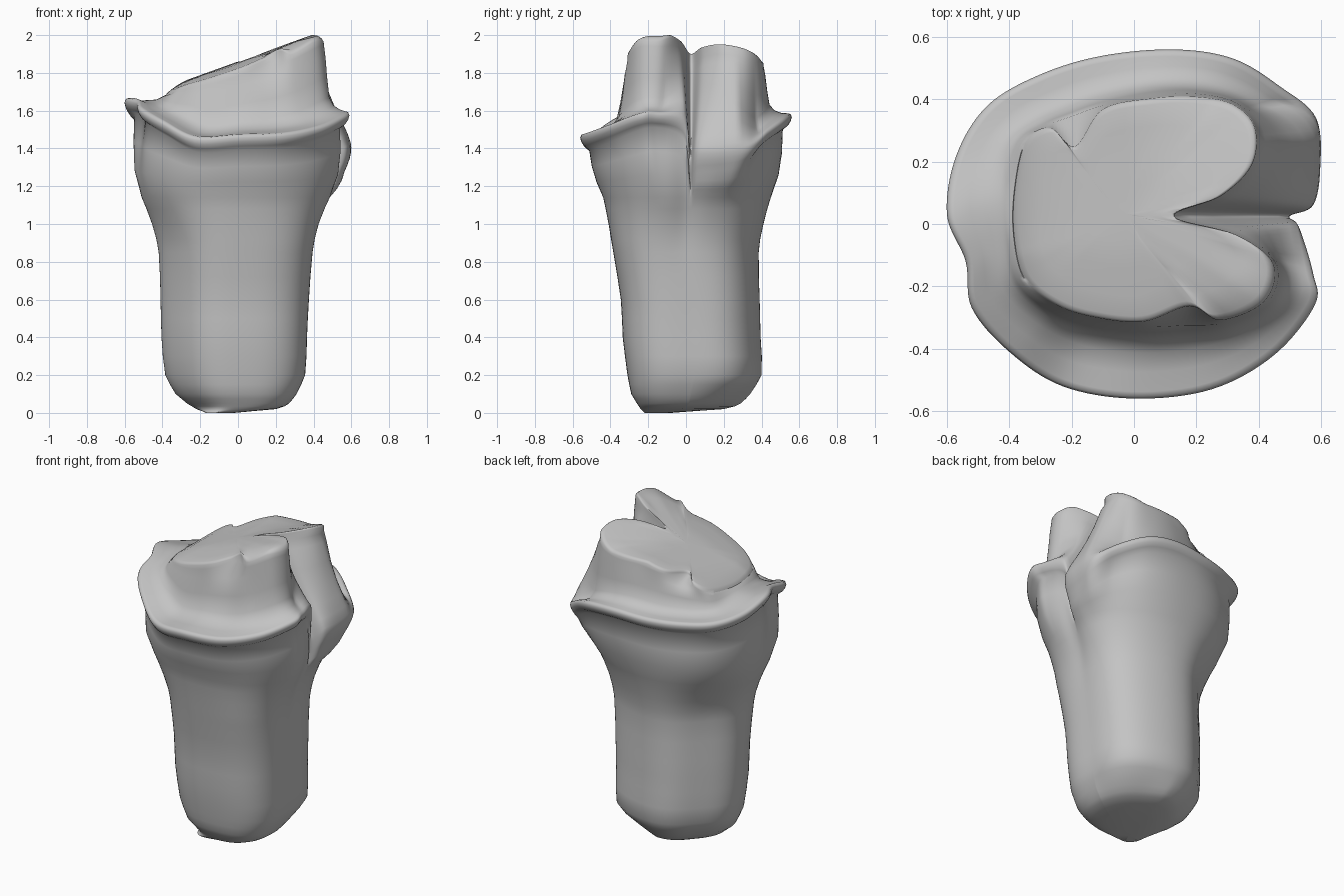
import bpy
import bmesh
from math import atan2, cos, sin, exp, radians
from mathutils import Vector

if "Cube" in bpy.data.objects:
    bpy.data.objects.remove(bpy.data.objects["Cube"])

SAMPLES = 8   # subdivisions between neighbouring outline points

# Outer lip outline, counter-clockwise from the cleft on the left side
LIP = [(.50, .025, 1.32), (.575, .06, 1.37), (.598, .18, 1.38), (.585, .34, 1.41),
       (.47, .44, 1.49), (.32, .53, 1.55), (.13, .56, 1.57), (-.1, .54, 1.56),
       (-.3, .48, 1.56), (-.47, .38, 1.57), (-.57, .22, 1.6), (-.6, .03, 1.65),
       (-.54, -.12, 1.64), (-.52, -.27, 1.6), (-.4, -.41, 1.53), (-.23, -.52, 1.45),
       (0, -.56, 1.46), (.25, -.53, 1.47), (.45, -.42, 1.51), (.58, -.26, 1.57),
       (.575, -.16, 1.58), (.53, -.01, 1.54)]

# Rim of the raised core, matched point for point with the lip
RIM = [(.13, .025), (.28, .09), (.38, .19), (.39, .31), (.32, .385), (.2, .41),
       (.06, .405), (-.1, .37), (-.19, .25), (-.27, .31), (-.35, .26), (-.385, .1),
       (-.385, -.05), (-.35, -.18), (-.25, -.26), (-.13, -.3), (.03, -.315),
       (.18, -.265), (.28, -.31), (.42, -.25), (.45, -.13), (.33, -.035)]
NOTCHES = (8, 17)   # rim points that dip inwards only near the top

# Trunk extents: height, right, left, front, back
TRUNK = [(0, -.17, -.02, -.22, -.08), (.02, -.22, .2, -.24, .2), (.05, -.27, .27, -.26, .29),
         (.1, -.33, .31, -.29, .34), (.2, -.385, .355, -.31, .40), (.4, -.405, .365, -.335, .395),
         (.6, -.41, .375, -.345, .39), (.85, -.42, .395, -.385, .385), (1, -.455, .43, -.41, .41),
         (1.2, -.53, .52, -.45, .465), (1.35, -.555, .57, -.48, .5), (1.6, -.565, .58, -.5, .52)]


def clamp(v):
    return max(0.0, min(1.0, v))


def top_height(x, y):
    front_dip = .18 * max(0, -y - .1) * clamp((.23 - x) * 12)
    lobe_dip = 2.5 * max(0, -y - .16) ** 2 * clamp((x - .2) * 12)
    back_dip = .21 * max(0, y) * clamp(x * 4)
    side_dip = 2 * max(0, -x - .25) ** 2 + 8 * max(0, x - .4) ** 2
    return min(1.86 + .36 * x, 2.0) - front_dip - lobe_dip - back_dip - side_dip


def spline(a, b, c, d, t):
    """Catmull-Rom value between b and c."""
    return .5 * (2 * b + (c - a) * t + (2 * a - 5 * b + 4 * c - d) * t ** 2
                 + (3 * b - a - 3 * c + d) * t ** 3)


def smooth_loop(points):
    pts = [Vector(p) for p in points]
    n = len(pts)
    return [spline(*(pts[(i + k) % n] for k in (-1, 0, 1, 2)), s / SAMPLES)
            for i in range(n) for s in range(SAMPLES)]


def trunk_point(z, angle):
    """Point on the trunk at a height, with a shallow groove under the cleft."""
    last = len(TRUNK) - 1
    i = max(k for k in range(last) if TRUNK[k][0] <= z)
    rows = [TRUNK[max(0, min(last, i + k))] for k in (-1, 0, 1, 2)]
    f = clamp((z - rows[1][0]) / (rows[2][0] - rows[1][0]))
    x0, x1, y0, y1 = (spline(*column, f) for column in list(zip(*rows))[1:])
    c, s = cos(angle), sin(angle)
    r = (abs(c) ** 2.3 + abs(s) ** 2.3) ** (-1 / 2.3)
    # The lower trunk leans its bulk towards the front left corner
    lean = .85 * (c - s) + .35 * (c + s) - .3
    r *= 1 + .08 * lean * sin(2 * angle) ** 2 * clamp((1.25 - z) * 3)
    # Undercut at the back left foot, groove below the cleft
    if c > 0 and s > 0:
        r *= 1 - .15 * clamp((.17 - z) * 8) * sin(2 * angle)
    r *= 1 - .08 * clamp((z - .8) * 2) * exp(-(angle / .16) ** 2)
    return Vector(((x0 + x1) / 2 + c * r * (x1 - x0) / 2,
                   (y0 + y1) / 2 + s * r * (y1 - y0) / 2, z))


lip = smooth_loop(LIP)
rim = smooth_loop([(x, y, top_height(x, y)) for x, y in RIM])
foot_points = [Vector((x, y, top_height(x, y))) for x, y in RIM]
for k in NOTCHES:
    foot_points[k] = (foot_points[k - 1] + foot_points[k + 1]) / 2
foot = smooth_loop(foot_points)
count = len(lip)
angles = [atan2(p.y, p.x) for p in lip]
# The lip fades out around the cleft and the back lobe beside it
fade = [clamp(min(i / SAMPLES - 2.6, 21.2 - i / SAMPLES)) for i in range(count)]

# Trunk rings, from the base up to the underside of the lip
rings = [[trunk_point(z, a) for a in angles]
         for z in (0, .01, .02, .035, .05, .075, .1, .15, .2, .3, .4, .5, .6, .72, .85, .92,
                   1, 1.08, 1.14)]
under = []
for p, w in zip(lip, fade):
    q = p.lerp(Vector((0, 0, p.z)), .055 + .03 * w)
    q.z -= .1 - .03 * w
    under.append(q)
for f in (.33, .66):
    ring = []
    for q, a in zip(under, angles):
        p = trunk_point(1.14 + (q.z - 1.14) * f, a)
        ring.append(p.lerp(Vector((q.x, q.y, p.z)), f))
    rings.append(ring)
rings.append(under)

# Rounded lip bead: inset, lift, and the same for the plain bulge of the lobe
for inset, lift, lobe_inset, lobe_lift in (
        (.035, -.048, .03, -.065), (.01, -.025, .012, -.035), (0, -.004, .002, -.005),
        (.012, .012, .001, .015), (.04, .016, .006, .04)):
    rings.append([p.lerp(Vector((0, 0, p.z)), lobe_inset + (inset - lobe_inset) * w)
                  + Vector((0, 0, lobe_lift + (lift - lobe_lift) * w))
                  for p, w in zip(lip, fade)])

# Ledge and core wall
for along, lobe_along, up, lobe_up in ((.35, .1, .06, .16), (.6, .27, .11, .29),
                                       (.78, .45, .22, .43), (.87, .67, .48, .62),
                                       (.94, .87, .75, .82)):
    ring = []
    for p, q, w in zip(lip, foot, fade):
        f = lobe_along + (along - lobe_along) * w
        h = lobe_up + (up - lobe_up) * w
        flat = p.lerp(q, f)
        ring.append(Vector((flat.x, flat.y, p.z + (q.z - p.z) * h)))
    rings.append(ring)
rings.append([Vector((q.x, q.y, q.z - .1 * (q.z - p.z))) for p, q in zip(lip, rim)])

# Sloping top with a softened edge
middle = Vector((-.05, .03, 0))
for scale, drop in ((.995, .012), (.975, .003), (.94, 0), (.75, .004), (.5, .004), (.25, .004)):
    ring = []
    for q in rim:
        p = middle + (q - middle) * scale
        ring.append(Vector((p.x, p.y, top_height(p.x, p.y) - drop)))
    rings.append(ring)

# Skin the rings into one closed body
bm = bmesh.new()
loops = [[bm.verts.new(p) for p in ring] for ring in rings]
for a, b in zip(loops, loops[1:]):
    for i in range(count):
        j = (i + 1) % count
        bm.faces.new((a[i], a[j], b[j], b[i]))
for loop in (loops[0], loops[-1]):
    centre = bm.verts.new(sum((v.co for v in loop), Vector()) / count)
    for i in range(count):
        bm.faces.new((loop[i], loop[(i + 1) % count], centre))
bmesh.ops.recalc_face_normals(bm, faces=bm.faces)
mesh = bpy.data.meshes.new("stump_body")
bm.to_mesh(mesh)
bm.free()
body = bpy.data.objects.new("stump_body", mesh)
bpy.context.collection.objects.link(body)

# Plain grey material
grey = bpy.data.materials.new("plain_grey")
grey.use_nodes = True
colour = (.55, .55, .55, 1)
grey.diffuse_color = colour
grey.node_tree.nodes["Principled BSDF"].inputs["Base Color"].default_value = colour
mesh.materials.append(grey)

bpy.ops.object.select_all(action='DESELECT')
body.select_set(True)
bpy.context.view_layer.objects.active = body
bpy.ops.object.shade_smooth_by_angle(angle=radians(80))
